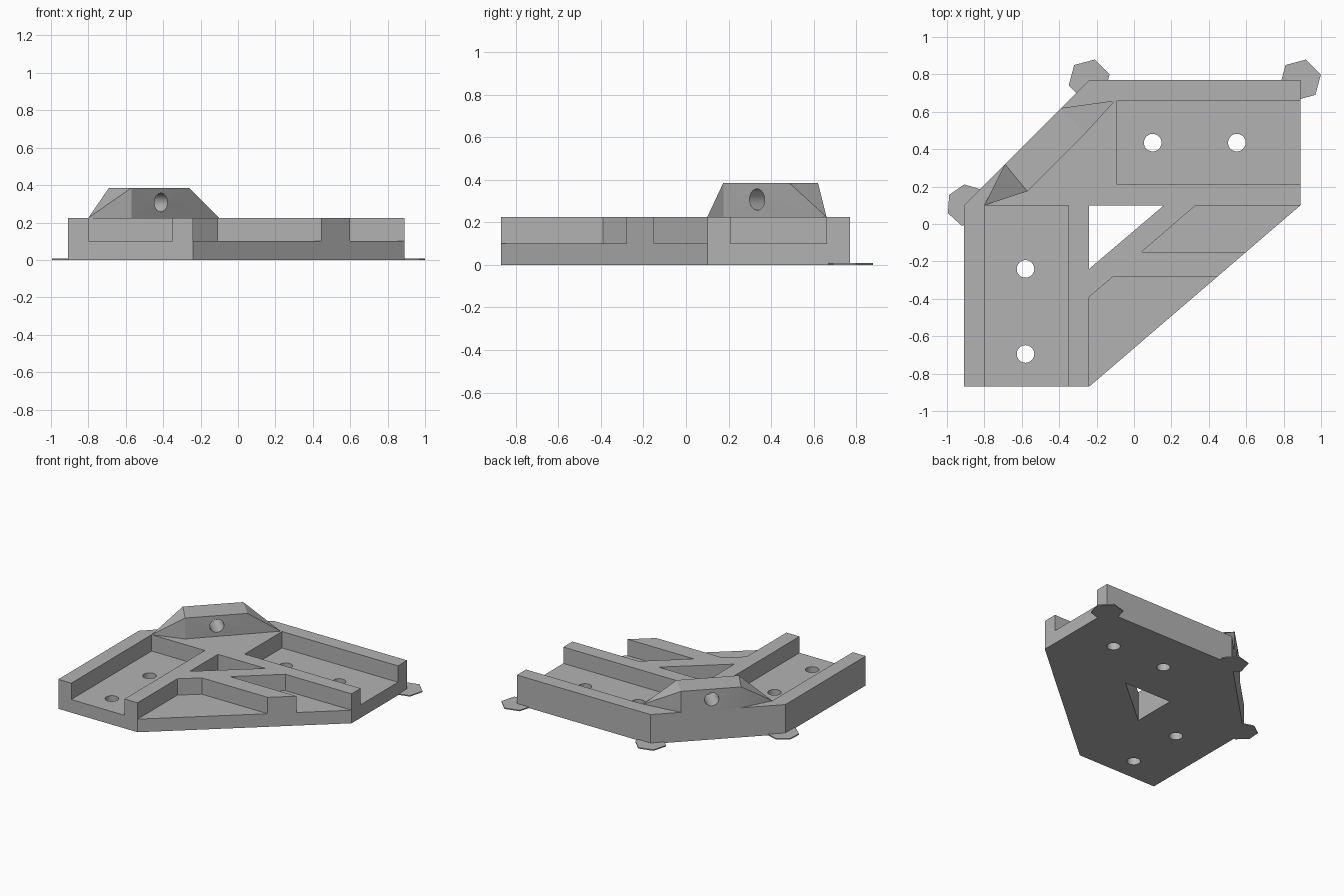
import bpy, bmesh, math
from mathutils import Vector

old = bpy.data.objects.get("Cube")
if old:
    bpy.data.objects.remove(old, do_unlink=True)

grey = bpy.data.materials.new("plain grey")
grey.use_nodes = True
colour = (0.45, 0.45, 0.45, 1)
grey.diffuse_color = colour
grey.node_tree.nodes["Principled BSDF"].inputs["Base Color"].default_value = colour

FLOOR, RIM, TOP = 0.10, 0.225, 0.385


def finish(name, bm):
    bmesh.ops.recalc_face_normals(bm, faces=bm.faces)
    mesh = bpy.data.meshes.new(name)
    bm.to_mesh(mesh)
    bm.free()
    mesh.materials.append(grey)
    obj = bpy.data.objects.new(name, mesh)
    bpy.context.collection.objects.link(obj)
    return obj


def prism(name, outline, z0, z1):
    bm = bmesh.new()
    face = bm.faces.new([bm.verts.new((x, y, z0)) for x, y in outline])
    grown = bmesh.ops.extrude_face_region(bm, geom=[face])["geom"]
    bmesh.ops.translate(bm, vec=(0, 0, z1 - z0),
                        verts=[v for v in grown if isinstance(v, bmesh.types.BMVert)])
    return finish(name, bm)


def ring(cx, cy, r, sides, phase=0):
    angles = [math.radians(phase + 360 * i / sides) for i in range(sides)]
    return [(cx + r * math.cos(a), cy + r * math.sin(a)) for a in angles]


def box(x0, x1, y0, y1):
    return [(x0, y0), (x1, y0), (x1, y1), (x0, y1)]


def select(obj):
    bpy.ops.object.select_all(action="DESELECT")
    obj.select_set(True)
    bpy.context.view_layer.objects.active = obj


def carve(obj, cutter):
    cutter.hide_render = True
    select(obj)
    mod = obj.modifiers.new("cut", "BOOLEAN")
    mod.operation = "DIFFERENCE"
    mod.solver = "EXACT"
    mod.object = cutter
    bpy.ops.object.modifier_apply(modifier=mod.name)
    bpy.data.objects.remove(cutter, do_unlink=True)


# Bracket body: a square plate with two opposite corners cut off
body = prism("bracket_body", [(-0.91, -0.87), (-0.24, -0.87), (0.89, 0.10),
                              (0.89, 0.77), (-0.24, 0.77), (-0.91, 0.10)], 0, RIM)

# Two open channels and two lightening pockets, all down to the floor
pockets = [
    box(-0.80, -0.35, -1.1, 0.10),
    box(-0.09, 1.1, 0.21, 0.66),
    [(0.33, 0.10), (0.04, -0.15), (1.0, -0.15), (1.0, 0.10)],
    [(-0.24, -1.0), (0.6, -1.0), (0.6, -0.28), (-0.11, -0.28), (-0.24, -0.39)],
]
for outline in pockets:
    carve(body, prism("pocket_cutter", outline, FLOOR, 0.5))

# Triangular opening and screw holes right through
carve(body, prism("window_cutter", [(-0.24, 0.10), (-0.24, -0.24), (0.16, 0.10)], -0.1, 0.5))
for x, y in [(0.10, 0.435), (0.55, 0.435), (-0.58, -0.24), (-0.58, -0.695)]:
    carve(body, prism("screw_cutter", ring(x, y, 0.047, 32), -0.1, 0.5))

# Raised lug along the cut corner, with sloping ends
crown = [(-0.69, 0.32), (-0.39, 0.62), (-0.26, 0.485), (-0.57, 0.175)]
foot = [(-0.80, 0.10), (-0.69, 0.32), (-0.39, 0.62), (-0.10, 0.66), (-0.57, 0.175)]
bm = bmesh.new()
for points, z in ((crown, TOP), (foot, RIM)):
    for x, y in points:
        bm.verts.new((x, y, z))
bmesh.ops.convex_hull(bm, input=bm.verts)
bmesh.ops.dissolve_limit(bm, angle_limit=0.02, verts=bm.verts, edges=bm.edges)
lug = finish("corner_lug", bm)

# Cross hole through the lug, square to the cut corner
drill = prism("drill_cutter", ring(0, 0, 0.05, 32), -0.4, 0.4)
drill.rotation_mode = "QUATERNION"
drill.rotation_quaternion = Vector((-1, 1, 0)).to_track_quat("Z", "Y")
drill.location = (-0.478, 0.4, 0.307)
bpy.context.view_layer.update()
carve(lug, drill)

for obj in (body, lug):
    select(obj)
    bpy.ops.object.shade_smooth_by_angle(angle=math.radians(20))

# Thin anchor tabs under the outer corners
for name, x, y, sides, phase in [("back_right_tab", -0.24, 0.77, 6, 15),
                                 ("back_left_tab", 0.89, 0.77, 6, 15),
                                 ("right_tab", -0.89, 0.10, 7, 99)]:
    prism(name, ring(x, y, 0.113, sides, phase), 0, 0.008)
